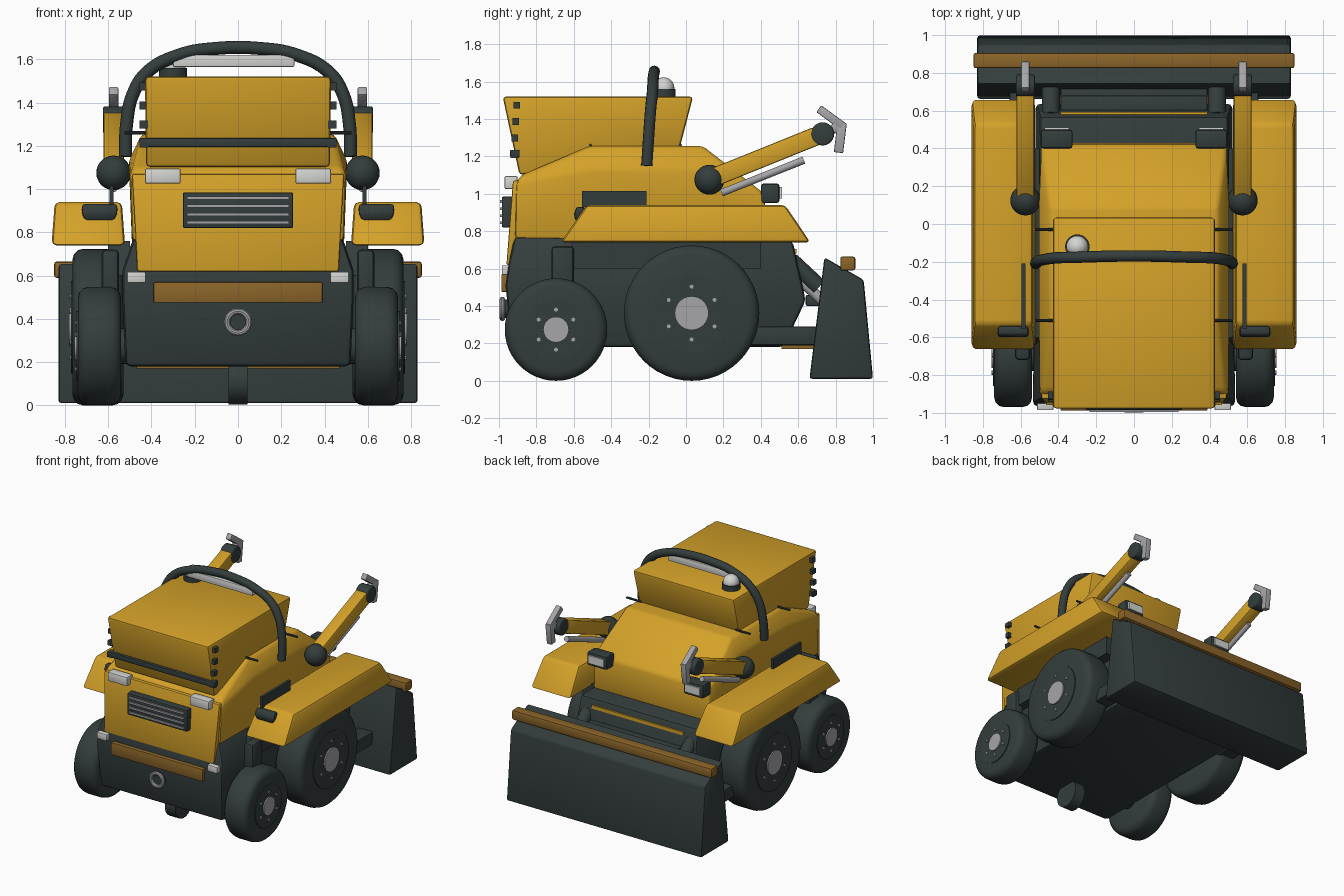
import bpy, bmesh
from math import pi, sin, cos
from mathutils import Vector, Matrix

cube = bpy.data.objects.get("Cube")
if cube:
    bpy.data.objects.remove(cube)


def material(name, r, g, b):
    m = bpy.data.materials.new(name)
    m.use_nodes = True
    m.diffuse_color = (r, g, b, 1)
    m.node_tree.nodes["Principled BSDF"].inputs["Base Color"].default_value = (r, g, b, 1)
    return m


YELLOW = material("machine yellow", 0.66, 0.36, 0.022)
DARK = material("dark slate", 0.034, 0.046, 0.046)
BRONZE = material("bronze trim", 0.26, 0.13, 0.022)
STEEL = material("steel grey", 0.38, 0.38, 0.4)
LAMP = material("lamp white", 0.66, 0.66, 0.64)
parts = []


def finish(bm, name, mat, bevel=0.0, segments=2):
    """Bevel the sharp edges and turn the mesh into an object."""
    bmesh.ops.recalc_face_normals(bm, faces=bm.faces[:])
    if bevel:
        edges = [e for e in bm.edges if e.calc_face_angle(0) > 0.3]
        bmesh.ops.bevel(bm, geom=edges, offset=bevel, segments=segments,
                        profile=0.5, affect='EDGES', clamp_overlap=True)
    mesh = bpy.data.meshes.new(name)
    bm.to_mesh(mesh)
    bm.free()
    mesh.materials.append(mat)
    ob = bpy.data.objects.new(name, mesh)
    bpy.context.collection.objects.link(ob)
    parts.append(ob)
    return ob


def hull(name, profile, mat, cx=0.0, bevel=0.0, segments=2):
    """Convex solid from (y, z, half width) profile points."""
    bm = bmesh.new()
    for y, z, w in profile:
        for s in (-1, 1):
            bm.verts.new((cx + s * w, y, z))
    bmesh.ops.convex_hull(bm, input=bm.verts[:])
    bmesh.ops.dissolve_limit(bm, angle_limit=0.02, verts=bm.verts[:], edges=bm.edges[:])
    return finish(bm, name, mat, bevel, segments)


def box(name, x, y, z, mat, bevel=0.0):
    """Box between the (low, high) pairs on each axis."""
    w = (x[1] - x[0]) / 2
    return hull(name, [(b, c, w) for b in y for c in z], mat, (x[0] + x[1]) / 2, bevel)


def rod(name, a, b, r, mat, bevel=0.0, sides=24):
    a, b = Vector(a), Vector(b)
    d = b - a
    bm = bmesh.new()
    turn = d.to_track_quat('Z', 'Y').to_matrix().to_4x4()
    bmesh.ops.create_cone(bm, cap_ends=True, segments=sides, radius1=r, radius2=r, depth=d.length,
                          matrix=Matrix.Translation((a + b) / 2) @ turn)
    return finish(bm, name, mat, bevel, 3)


def ball(name, c, r, mat):
    bm = bmesh.new()
    bmesh.ops.create_uvsphere(bm, u_segments=24, v_segments=14, radius=r,
                              matrix=Matrix.Translation(c))
    return finish(bm, name, mat)


def beam(name, a, b, x, half, thick, mat, bevel):
    """Rectangular bar between two (y, z) points."""
    a, b = Vector(a), Vector(b)
    n = (b - a).normalized()
    n = Vector((-n.y, n.x)) * thick / 2
    return hull(name, [(p.x, p.y, half) for p in (a + n, a - n, b + n, b - n)], mat, x, bevel)


# Chassis and hood
hull("chassis", [(-.915, .78, .48), (-.95, .62, .535), (-.965, .51, .535), (-.93, .18, .52),
                 (.52, .18, .52), (.64, .43, .52), (.57, .75, .5)], DARK, bevel=.025)
hull("hood", [(-.915, .76, .49), (-.91, 1.06, .5), (-.88, 1.1, .48), (-.515, 1.13, .505),
              (.09, 1.13, .505), (-.515, 1.255, .445), (.09, 1.255, .445), (.42, 1.0, .49),
              (.43, .74, .49)], YELLOW, bevel=.02)
hull("front_panel", [(-.96, .62, .465), (-.91, .62, .465), (-.925, 1.07, .49),
                     (-.88, 1.07, .49)], YELLOW, bevel=.008)

# Cab with vent blocks and front band
hull("cab", [(-.98, 1.52, .43), (.038, 1.52, .43), (-.035, 1.24, .425), (-.89, 1.1, .425)],
     YELLOW, bevel=.018)
box("cab_band", (-.455, .455), (-.94, -.89), (1.195, 1.235), DARK, .005)
for s in (-1, 1):
    for i in range(4):
        z, y = 1.21 + .088 * i, -.92 + .005 * i
        box("cab_vent", (s * .435 - .02, s * .435 + .02), (y - .018, y + .018),
            (z - .018, z + .018), DARK)
    for y in (-.51, -.03):
        rod("cab_pin", (s * .4, y, 1.26), (s * .525, y, 1.26), .008, DARK, sides=10)

# Roll bar, light bar and beacon
half = [(.52, -.21, 1.15), (.515, -.2, 1.3), (.485, -.19, 1.44), (.42, -.18, 1.54),
        (.27, -.175, 1.62), (.1, -.17, 1.65)]
path = [(-x, y, z) for x, y, z in half] + half[::-1]
curve = bpy.data.curves.new("roll_bar", 'CURVE')
curve.dimensions = '3D'
curve.bevel_depth = .03
curve.bevel_resolution = 4
curve.use_fill_caps = True
spline = curve.splines.new('BEZIER')
spline.bezier_points.add(len(path) - 1)
for p, co in zip(spline.bezier_points, path):
    p.co = co
    p.handle_left_type = p.handle_right_type = 'AUTO'
curve.materials.append(DARK)
bpy.context.collection.objects.link(bpy.data.objects.new("roll_bar", curve))
box("light_bar", (-.3, .26), (-.195, -.155), (1.565, 1.62), LAMP, .005)
rod("beacon_base", (-.3, -.12, 1.5), (-.3, -.12, 1.56), .065, DARK)
ball("beacon_dome", (-.3, -.12, 1.565), .058, LAMP)

# Front grille, lamps, bumper and tow ring
box("grille", (-.255, .255), (-.985, -.9), (.82, .985), DARK, .008)
for i in range(4):
    z = .845 + .038 * i
    box("grille_slat", (-.235, .235), (-.995, -.98), (z - .007, z + .007), STEEL)
box("bumper_bar", (-.39, .39), (-.987, -.94), (.475, .57), BRONZE, .005)
bm = bmesh.new()
ring = bmesh.ops.create_circle(bm, segments=10, radius=.015,
                               matrix=Matrix.Translation((.05, -.982, .385)))["verts"]
edges = list({e for v in ring for e in v.link_edges})
bmesh.ops.spin(bm, geom=ring + edges, cent=(0, -.982, .385), axis=(0, 1, 0),
               angle=2 * pi, steps=32, use_merge=True)
bmesh.ops.remove_doubles(bm, verts=bm.verts[:], dist=.0001)
finish(bm, "tow_ring", STEEL)
rod("tow_socket", (0, -.95, .385), (0, -.975, .385), .05, DARK)
rod("under_roller", (-.045, -.72, .11), (.045, -.72, .11), .105, DARK)

# Blade, its strip and the rear deck
hull("blade_panel", [(.66, .01, .83), (.74, .66, .83), (.95, .54, .83), (1.0, .01, .83)],
     DARK, bevel=.015)
box("blade_strip", (-.85, .85), (.825, .905), (.59, .665), BRONZE, .012)
box("rear_skid", (-.47, .47), (.51, .69), (.17, .19), BRONZE)
box("rear_step", (-.39, .39), (.55, .68), (.48, .6), DARK, .01)
box("rear_stripe", (-.39, .39), (.57, .592), (.68, .705), YELLOW)
box("rear_crossbar", (-.39, .39), (.64, .72), (.4, .46), DARK, .01)


def wheel(name, s, y, r, x0, x1):
    outer = s * x1
    rod(name + "_tyre", (s * x0, y, r), (outer, y, r), r, DARK, .05, 48)
    rod(name + "_rim", (s * x0, y, r), (outer + s * .006, y, r), r * .59, DARK, 0, 40)
    rod(name + "_hub", (outer, y, r), (outer + s * .015, y, r), r * .25, STEEL, 0, 32)
    for k in range(6):
        a = pi / 2 + k * pi / 3
        c = Vector((outer, y + r * .39 * cos(a), r + r * .39 * sin(a)))
        rod(name + "_bolt", c, c + Vector((s * .014, 0, 0)), .011, STEEL, 0, 8)
    rod(name + "_axle", (s * .4, y, r), (s * x0, y, r), r * .3, DARK)


# Parts on both sides
for s in (-1, 1):
    wheel("large_wheel", s, .03, .362, .53, .765)
    wheel("small_wheel", s, -.695, .274, .54, .74)
    hull("fender", [(-.67, .74, .17), (-.53, .94, .155), (.53, .94, .155), (.665, .74, .17)],
         YELLOW, s * .692, .022)
    hull("fender_liner", [(-.66, .6, .05), (-.6, .76, .05), (.4, .76, .05), (.4, .6, .05)],
         DARK, s * .55)
    box("fender_strut", (s * .59 - .04, s * .59 + .04), (-.72, -.6), (.45, .72), DARK, .02)
    hull("fender_lamp", [(-.59, .855, .065), (-.6, .89, .085), (-.585, .93, .08),
                         (-.54, .93, .08), (-.54, .855, .065)], DARK, s * .64, .01)
    box("side_plate", (s * .585 - .01, s * .585 + .01), (-.555, -.21), (.93, 1.015), DARK)
    box("head_lamp", (s * .348 - .083, s * .348 + .083), (-.97, -.9), (1.025, 1.095), LAMP, .008)
    box("corner_lamp", (s * .47 - .043, s * .47 + .043), (-.985, -.93), (.567, .617), LAMP, .005)
    box("rear_lamp", (s * .41 - .085, s * .41 + .085), (.4, .5), (.95, 1.055), DARK, .015)
    box("rear_lens", (s * .41 - .065, s * .41 + .065), (.49, .512), (.975, 1.035), LAMP)
    # Raised arm with piston and hook
    x = s * .575
    ball("arm_shoulder", (x, .125, 1.075), .08, DARK)
    beam("arm", (.13, 1.08), (.7, 1.31), x, .047, .1, YELLOW, .01)
    rod("arm_piston", (x, .19, 1.005), (x, .63, 1.18), .02, STEEL)
    rod("arm_elbow", (x - .05, .73, 1.32), (x + .05, .73, 1.32), .062, DARK, .01)
    beam("hook_top", (.71, 1.455), (.84, 1.36), x, .022, .045, STEEL, .006)
    beam("hook_tip", (.835, 1.38), (.815, 1.22), x, .022, .05, STEEL, .006)
    beam("hook_stem", (.74, 1.32), (.83, 1.37), x, .022, .05, STEEL, .006)
    # Blade linkage
    box("blade_arm", (s * .595 - .065, s * .595 + .065), (.2, .74), (.19, .29), DARK, .012)
    rod("lift_cylinder", (s * .44, .56, .64), (s * .44, .71, .5), .048, DARK)
    rod("lift_piston", (s * .44, .62, .53), (s * .44, .76, .4), .028, STEEL)

# Smooth shading with sharp edges kept
bpy.ops.object.select_all(action='DESELECT')
for ob in parts:
    ob.select_set(True)
bpy.context.view_layer.objects.active = parts[0]
bpy.ops.object.shade_smooth_by_angle(angle=0.6)
